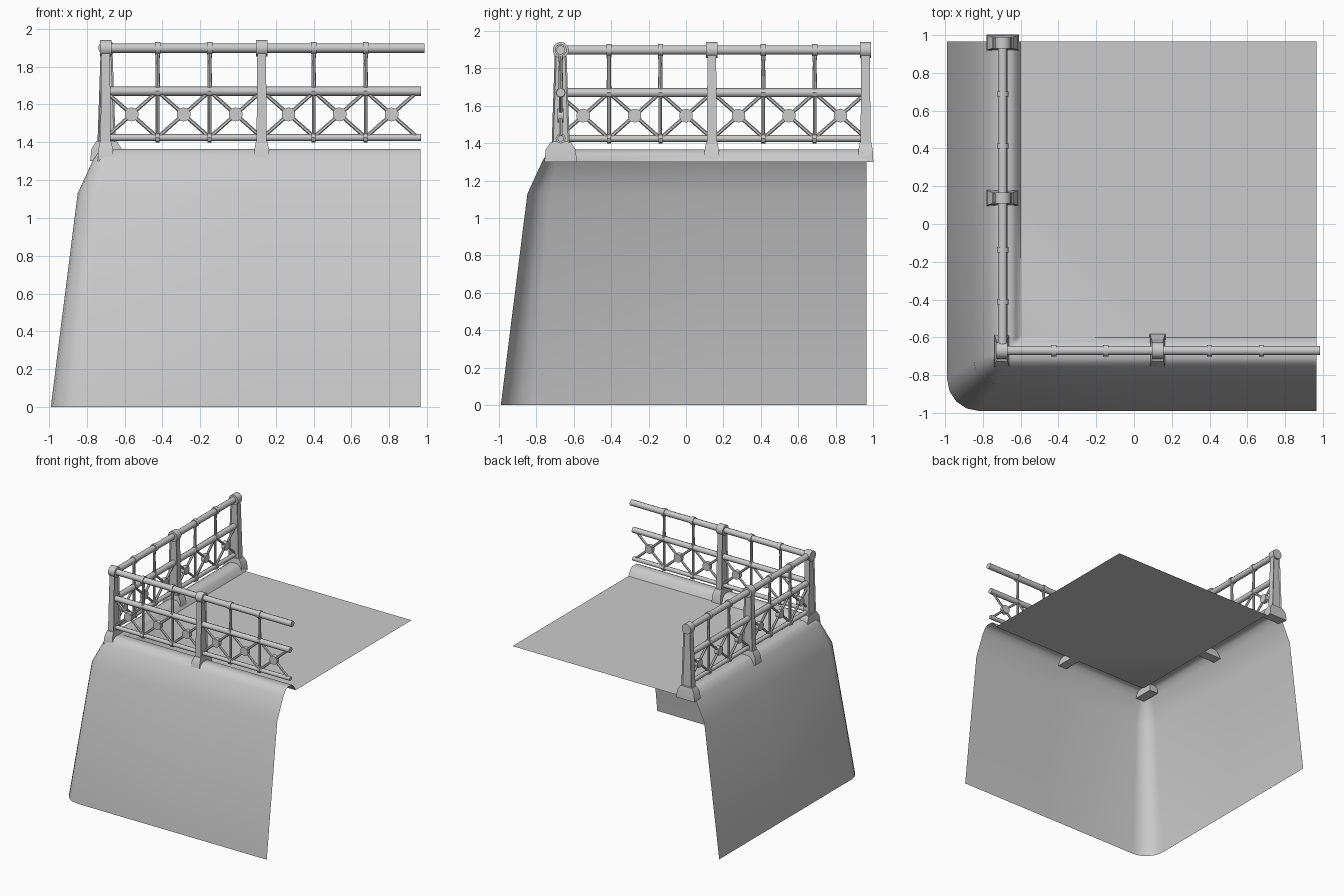
import bpy, bmesh
from math import radians, cos, sin, pi
from mathutils import Vector, Matrix

if "Cube" in bpy.data.objects:
    bpy.data.objects.remove(bpy.data.objects["Cube"])


def finish(bm, name, mat=None, angle=40, fix=True):
    if mat is not None:
        bm.transform(mat)
    if fix:
        bmesh.ops.recalc_face_normals(bm, faces=bm.faces)
    me = bpy.data.meshes.new(name)
    bm.to_mesh(me)
    bm.free()
    ob = bpy.data.objects.new(name, me)
    bpy.context.collection.objects.link(ob)
    bpy.ops.object.select_all(action='DESELECT')
    ob.select_set(True)
    bpy.context.view_layer.objects.active = ob
    bpy.ops.object.shade_smooth_by_angle(angle=radians(angle))
    return ob


def rod(bm, p, q, r1, r2=None, seg=8, caps=True):
    p, q = Vector(p), Vector(q)
    d = q - p
    rot = d.to_track_quat('Z', 'Y').to_matrix().to_4x4()
    bmesh.ops.create_cone(bm, cap_ends=caps, segments=seg, radius1=r1,
                          radius2=r1 if r2 is None else r2, depth=d.length,
                          matrix=Matrix.Translation((p + q) / 2) @ rot)


def loft(bm, t, levels):
    # stacked rectangles: (half length along, half width across, z)
    rings = [[bm.verts.new((t + sx * a, sy * b, z)) for sx, sy in
              ((-1, -1), (1, -1), (1, 1), (-1, 1))] for a, b, z in levels]
    faces = []
    for lo, hi in zip(rings, rings[1:]):
        for i in range(4):
            j = (i + 1) % 4
            faces.append(bm.faces.new((lo[i], lo[j], hi[j], hi[i])))
    bm.faces.new(rings[0][::-1])
    bm.faces.new(rings[-1])
    return faces


# embankment: profile (distance out, height, corner radius) swept round the corner
END = 0.965
profile = [(0.99, 0, 0.17), (0.848, 1.13, 0.12), (0.765, 1.31, 0.07),
           (0.735, 1.352, 0.05), (0.71, 1.365, 0.04), (0.65, 1.365, 0.03),
           (0.625, 1.345, 0.02), (0.60, 1.30, 0.015)]
bm = bmesh.new()
rows = []
for d, z, r in profile:
    pts = [(END, -d), (0.13, -d)]
    for k in range(5):
        a = -pi / 2 - k * pi / 8
        pts.append((-d + r + r * cos(a), -d + r + r * sin(a)))
    pts += [(-d, 0.13), (-d, END)]
    rows.append([bm.verts.new((x, y, z)) for x, y in pts])
for lo, hi in zip(rows, rows[1:]):
    for i in range(len(lo) - 1):
        bm.faces.new((lo[i + 1], lo[i], hi[i], hi[i + 1]))
last = rows[-1]
bm.faces.new([bm.verts.new((END, END, 1.30))] + last[::-1])
bmesh.ops.reverse_faces(bm, faces=[f for f in bm.faces if f.normal.z < -0.5])
finish(bm, "embankment", angle=60)

TOP, MID, LOW = 1.898, 1.67, 1.425


def fence_run(label, mat, start, first_post, posts, mid_post):
    # horizontal rails
    bm = bmesh.new()
    rod(bm, (start, 0, TOP), (0.985 if label == "front" else 0.965, 0, TOP), 0.025, seg=10)
    rod(bm, (start, 0, MID), (0.967, 0, MID), 0.024)
    rod(bm, (start, 0, LOW), (0.967, 0, LOW), 0.018)
    finish(bm, label + "_rails", mat, 50)

    # uprights with collars
    bm = bmesh.new()
    step = 0.275
    for t in (mid_post - 2 * step, mid_post - step, mid_post + step, mid_post + 2 * step):
        rod(bm, (t, 0, LOW), (t, 0, MID), 0.010)
        rod(bm, (t, 0, MID), (t, 0, 1.83), 0.013, 0.010)
        rod(bm, (t, 0, 1.83), (t, 0, TOP), 0.010, 0.015)
        rod(bm, (t - 0.014, 0, TOP), (t + 0.014, 0, TOP), 0.032, seg=10)
        for z in (LOW, MID):
            rod(bm, (t - 0.011, 0, z), (t + 0.011, 0, z), 0.027)
    finish(bm, label + "_uprights", mat)

    # crossed lattice panels with centre bosses
    bm = bmesh.new()
    for i in range(6):
        c = mid_post + (i - 2.5) * step
        if i == 3:
            c += 0.005
        zc = (MID + LOW) / 2
        for s in (-1, 1):
            rod(bm, (c - 0.13, 0, zc - s * 0.115), (c + 0.13, 0, zc + s * 0.115), 0.010, seg=6)
        rod(bm, (c, -0.016, zc), (c, 0.016, zc), 0.037, seg=10)
    finish(bm, label + "_lattice", mat)

    # tapered posts with recessed sides, plinths and round caps
    bm = bmesh.new()
    for t in posts:
        loft(bm, t, [(0.042, 0.087, 1.30), (0.038, 0.080, 1.365), (0.030, 0.055, 1.405)])
        sides = loft(bm, t, [(0.027, 0.048, 1.40), (0.023, 0.032, 1.87)])
        wide = [f for f in sides if abs(f.calc_center_median().x - t) > 0.015]
        bmesh.ops.recalc_face_normals(bm, faces=bm.faces)
        bmesh.ops.inset_individual(bm, faces=wide, thickness=0.012, depth=-0.008)
        rod(bm, (t - 0.030, 0, TOP), (t + 0.030, 0, TOP), 0.043, seg=14)
    finish(bm, label + "_posts", mat, 35, fix=False)


front = Matrix.Translation((0, -0.67, 0))
side = Matrix.Translation((-0.695, 0, 0)) @ Matrix.Rotation(pi / 2, 4, 'Z')
fence_run("front", front, -0.70, -0.70, (-0.70, 0.125), 0.125)
fence_run("side", side, -0.68, None, (0.138, 0.96), 0.138)
